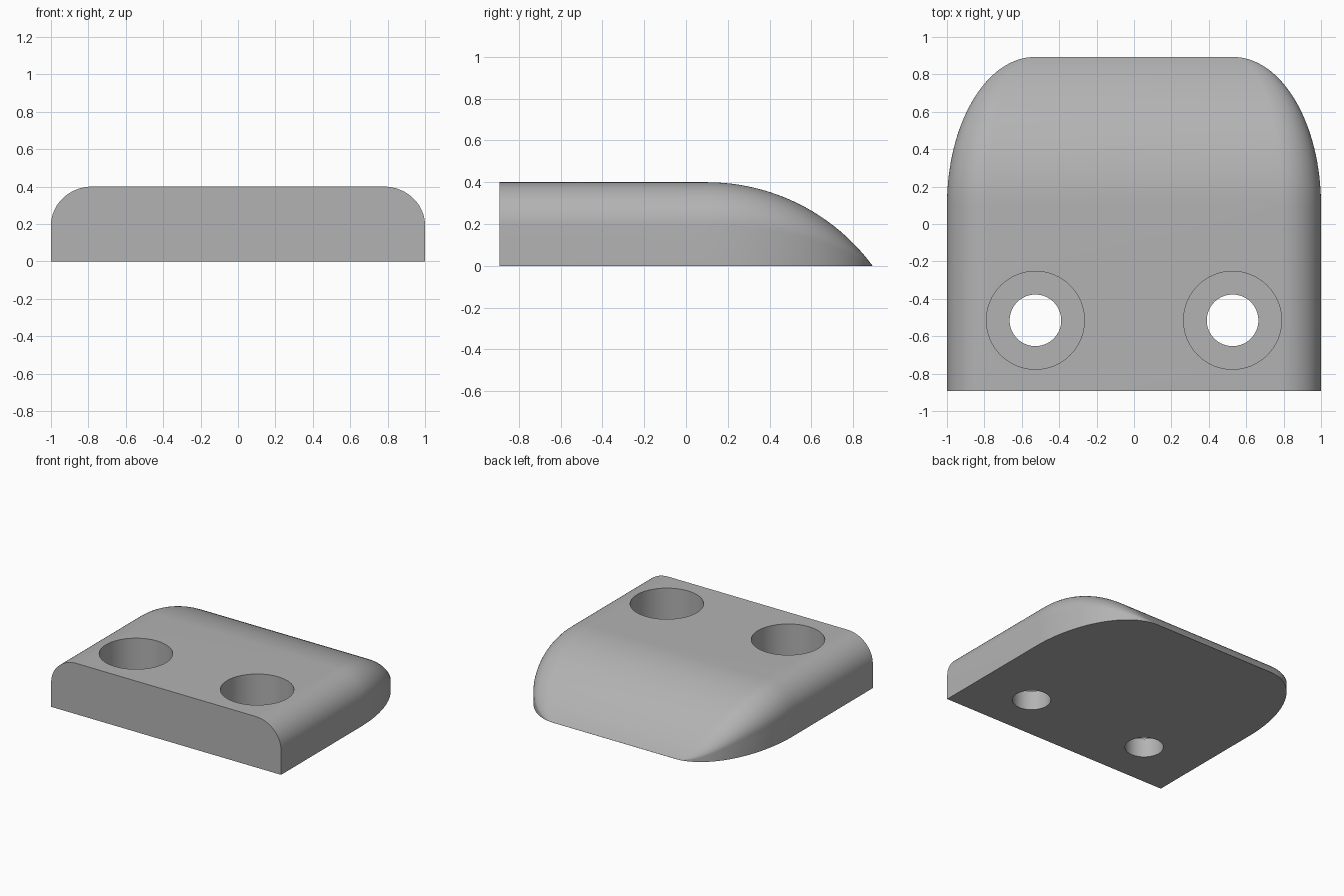
import bpy, bmesh, math

old = bpy.data.objects.get("Cube")
if old:
    bpy.data.objects.remove(old, do_unlink=True)

grey = bpy.data.materials.new("plain grey")
grey.use_nodes = True
COLOR = (0.45, 0.45, 0.45, 1)
grey.diffuse_color = COLOR
grey.node_tree.nodes["Principled BSDF"].inputs["Base Color"].default_value = COLOR

FRONT, BEND, BACK = -0.893, 0.1, 0.893
HEIGHT, FILLET, FLAT = 0.4, 0.22, 0.53
RUN = BACK - BEND
ARC = (RUN ** 2 + HEIGHT ** 2) / (2 * HEIGHT)


def section(y):
    """Cross-section with rounded shoulders, shrinking along the nose."""
    d = max(0, y - BEND)
    h = max(HEIGHT - ARC + math.sqrt(ARC ** 2 - d ** 2), 0.001)
    taper = math.sqrt(max(0, 1 - (d / RUN) ** 2))
    w = FLAT + (1 - FLAT) * taper
    rx, rz = max(FILLET * taper, 0.002), 0.52 * h
    half = [(w, 0)]
    for i in range(17):
        a = math.pi / 2 * i / 16
        half.append((w - rx + rx * math.cos(a), h - rz + rz * math.sin(a)))
    return [(x, y, z) for x, z in half] + [(-x, y, z) for x, z in reversed(half)]


# Body: lofted sections, packed closer toward the back edge
stations = [FRONT] + [BEND + RUN * math.sin(math.pi / 2 * i / 32) for i in range(33)]
bm = bmesh.new()
rings = [[bm.verts.new(p) for p in section(y)] for y in stations]
for a, b in zip(rings, rings[1:]):
    for i in range(len(a)):
        j = (i + 1) % len(a)
        bm.faces.new((a[i], a[j], b[j], b[i]))
bm.faces.new(rings[0])
bm.faces.new(rings[-1])
bmesh.ops.recalc_face_normals(bm, faces=bm.faces)
mesh = bpy.data.meshes.new("body")
bm.to_mesh(mesh)
bm.free()
body = bpy.data.objects.new("body", mesh)
bpy.context.collection.objects.link(body)
mesh.materials.append(grey)


def drill(name, x, radius, bottom, top):
    bpy.ops.mesh.primitive_cylinder_add(vertices=64, radius=radius, depth=top - bottom,
                                        location=(x, -0.515, (top + bottom) / 2))
    cutter = bpy.context.object
    cutter.name = name
    cutter.data.materials.append(grey)
    cutter.hide_render = True
    mod = body.modifiers.new(name, "BOOLEAN")
    mod.operation, mod.object, mod.solver = "DIFFERENCE", cutter, "EXACT"
    return cutter


# Counterbored screw holes
cutters = []
for side, x in (("left", 0.527), ("right", -0.527)):
    cutters.append(drill(side + "_bore_cutter", x, 0.138, -0.2, 0.6))
    cutters.append(drill(side + "_counterbore_cutter", x, 0.262, 0.15, 0.6))

bpy.ops.object.select_all(action="DESELECT")
body.select_set(True)
bpy.context.view_layer.objects.active = body
for mod in list(body.modifiers):
    bpy.ops.object.modifier_apply(modifier=mod.name)
for cutter in cutters:
    bpy.data.objects.remove(cutter, do_unlink=True)
bpy.ops.object.shade_smooth_by_angle(angle=math.radians(35))
